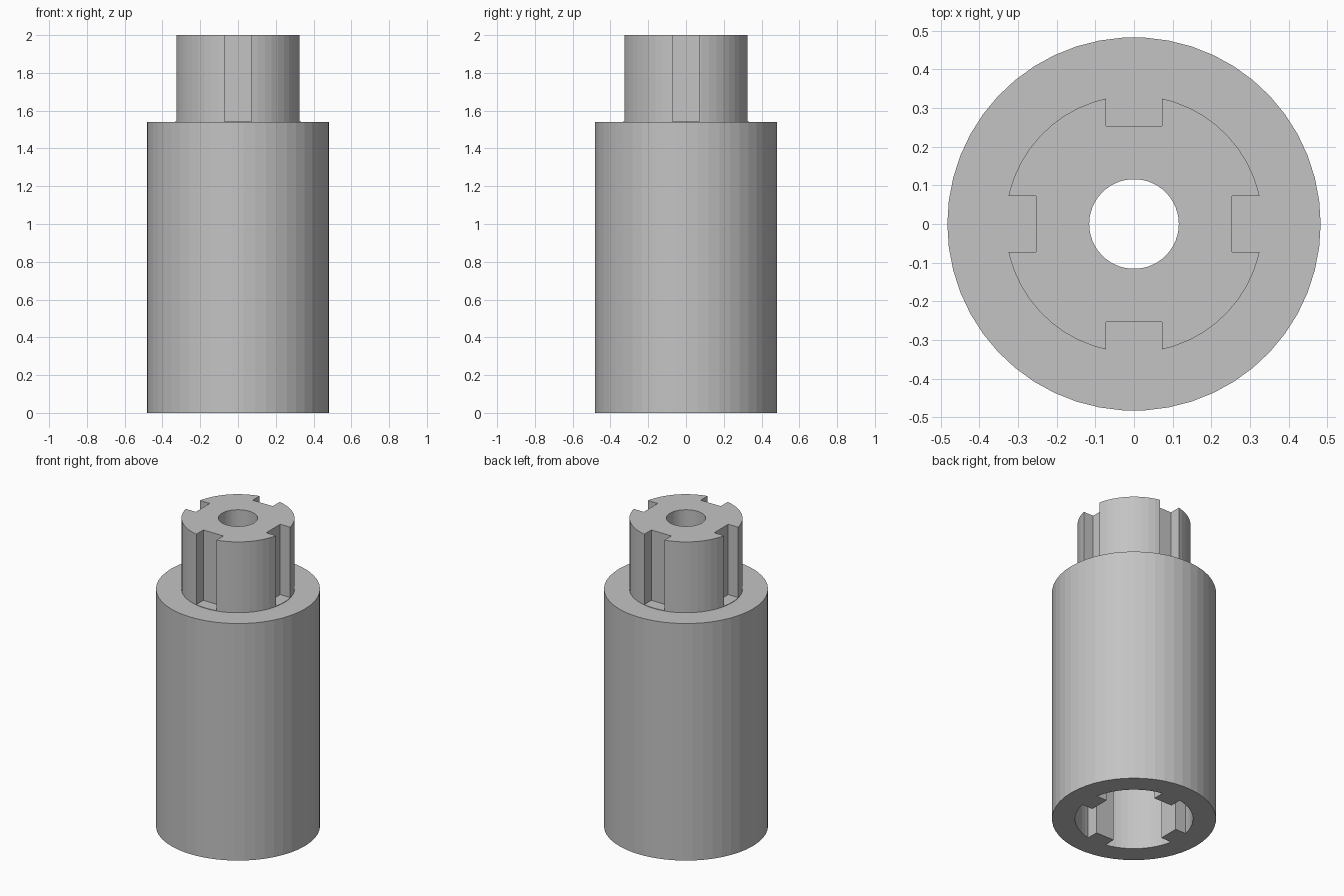
import bpy, bmesh, math
from mathutils import Matrix

if "Cube" in bpy.data.objects:
    bpy.data.objects.remove(bpy.data.objects["Cube"], do_unlink=True)

SIDES = 50
BODY_R, SHAFT_R, BORE_R = 0.483, 0.333, 0.116
SHOULDER_Z, TOP_Z = 1.54, 2.0
SOCKET_R, SOCKET_DEPTH = 0.347, 0.5

grey = bpy.data.materials.new("plain grey")
grey.use_nodes = True
grey.diffuse_color = (0.55, 0.55, 0.55, 1)
grey.node_tree.nodes["Principled BSDF"].inputs["Base Color"].default_value = grey.diffuse_color


def make_object(name, bm):
    bmesh.ops.recalc_face_normals(bm, faces=bm.faces[:])
    mesh = bpy.data.meshes.new(name)
    bm.to_mesh(mesh)
    bm.free()
    mesh.materials.append(grey)
    obj = bpy.data.objects.new(name, mesh)
    bpy.context.collection.objects.link(obj)
    return obj


def lathe(name, profile):
    """Revolve a closed (radius, height) profile around z."""
    bm = bmesh.new()
    rings = []
    for i in range(SIDES):
        a = math.tau * i / SIDES
        rings.append([bm.verts.new((r * math.cos(a), r * math.sin(a), z)) for r, z in profile])
    for i, ring in enumerate(rings):
        following = rings[(i + 1) % SIDES]
        for j in range(len(profile)):
            k = (j + 1) % len(profile)
            bm.faces.new((ring[j], following[j], following[k], ring[k]))
    return make_object(name, bm)


def splined_prism(name, radius, inner, half, z0, z1):
    """Prism with a round outline notched on the four axes."""
    bm = bmesh.new()
    edge = math.asin(half / radius)
    steps = SIDES // 4
    outline = []
    for quarter in range(4):
        turn = Matrix.Rotation(quarter * math.pi / 2, 2)
        points = [(inner, half)]
        for s in range(steps + 1):
            a = edge + (math.pi / 2 - 2 * edge) * s / steps
            points.append((radius * math.cos(a), radius * math.sin(a)))
        points.append((half, inner))
        for x, y in points:
            outline.append((turn[0][0] * x + turn[0][1] * y, turn[1][0] * x + turn[1][1] * y))
    low = [bm.verts.new((x, y, z0)) for x, y in outline]
    high = [bm.verts.new((x, y, z1)) for x, y in outline]
    bm.faces.new(low)
    bm.faces.new(high)
    for i in range(len(outline)):
        k = (i + 1) % len(outline)
        bm.faces.new((low[i], low[k], high[k], high[i]))
    return make_object(name, bm)


def groove_boxes(name, inner, half, z0, z1):
    """Four boxes around the shaft."""
    bm = bmesh.new()
    outer = SHAFT_R + 0.1
    for quarter in range(4):
        m = (Matrix.Rotation(quarter * math.pi / 2, 4, 'Z')
             @ Matrix.Translation(((inner + outer) / 2, 0, (z0 + z1) / 2))
             @ Matrix.Diagonal((outer - inner, 2 * half, z1 - z0, 1)))
        bmesh.ops.create_cube(bm, size=1, matrix=m)
    return make_object(name, bm)


def cut(target, cutter):
    cutter.hide_render = True
    mod = target.modifiers.new("cut", 'BOOLEAN')
    mod.operation = 'DIFFERENCE'
    mod.solver = 'EXACT'
    mod.object = cutter
    bpy.context.view_layer.objects.active = target
    bpy.ops.object.modifier_apply(modifier=mod.name)
    bpy.data.objects.remove(cutter, do_unlink=True)


# Stepped sleeve with a bore through its full length
sleeve = lathe("splined_sleeve", [
    (BORE_R, 0), (BODY_R, 0), (BODY_R, SHOULDER_Z),
    (SHAFT_R, SHOULDER_Z), (SHAFT_R, TOP_Z), (BORE_R, TOP_Z)])

# Grooves along the shaft, leaving a hairline lip on the shoulder
cut(sleeve, groove_boxes("groove_cutter", 0.253, 0.072, SHOULDER_Z + 0.003, TOP_Z + 0.1))

# Matching socket underneath, with four keys left standing inside it
cut(sleeve, splined_prism("socket_cutter", SOCKET_R, 0.265, 0.066, -0.1, SOCKET_DEPTH))
